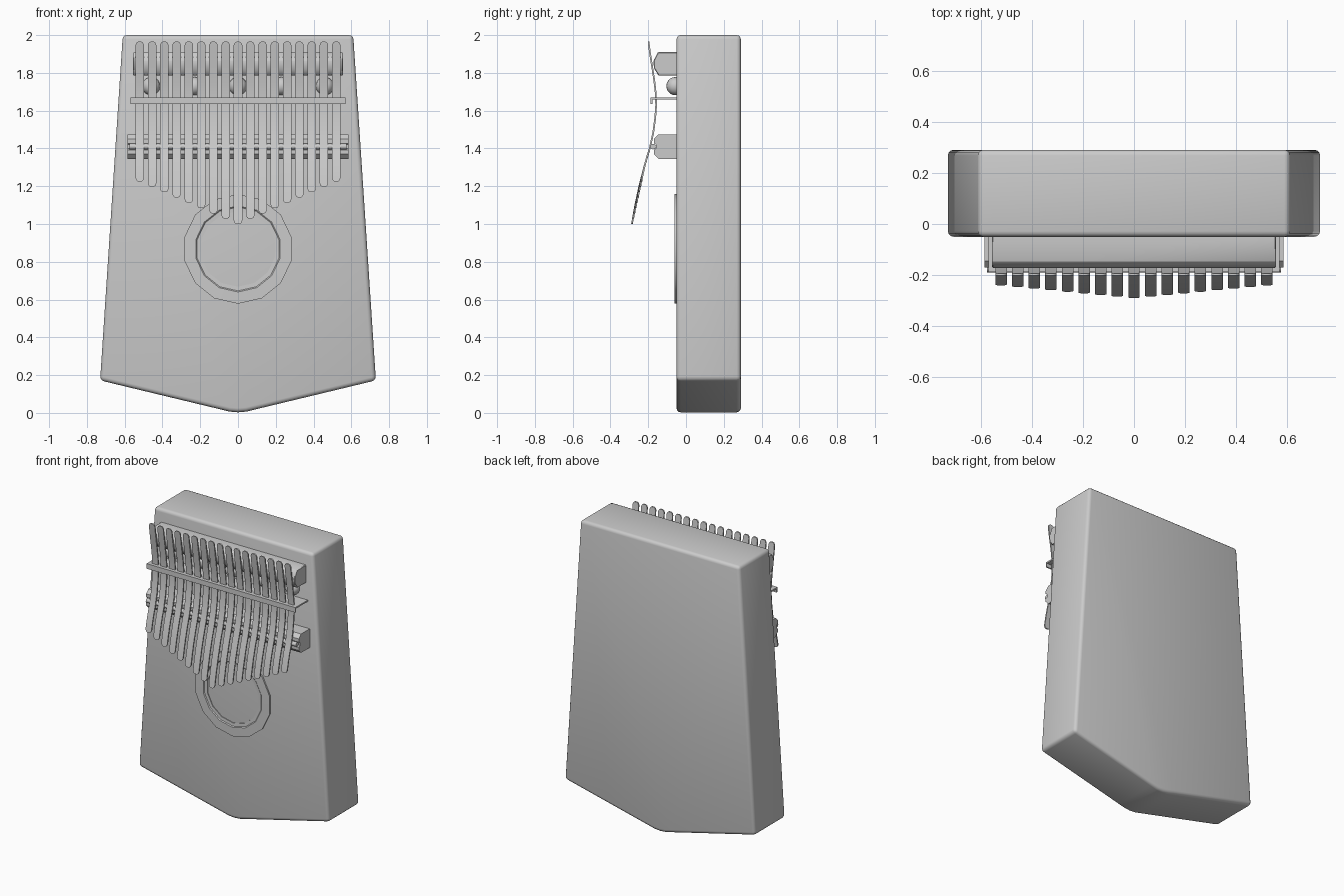
import bpy, bmesh, math
from mathutils import Vector

if "Cube" in bpy.data.objects:
    bpy.data.objects.remove(bpy.data.objects["Cube"])


def finish(name, bm, angle=35):
    bmesh.ops.recalc_face_normals(bm, faces=bm.faces)
    me = bpy.data.meshes.new(name)
    bm.to_mesh(me)
    bm.free()
    ob = bpy.data.objects.new(name, me)
    bpy.context.collection.objects.link(ob)
    bpy.ops.object.select_all(action='DESELECT')
    ob.select_set(True)
    bpy.context.view_layer.objects.active = ob
    bpy.ops.object.shade_smooth_by_angle(angle=math.radians(angle))
    return ob


def prism(name, pts, place, a, b, bevel=0.0, segs=2):
    """Extrude a 2D profile from a to b; place maps (u, v, depth) to xyz."""
    bm = bmesh.new()
    face = bm.faces.new([bm.verts.new(place(u, v, a)) for u, v in pts])
    ext = bmesh.ops.extrude_face_region(bm, geom=[face])
    move = Vector(place(0, 0, b)) - Vector(place(0, 0, a))
    bmesh.ops.translate(bm, vec=move,
                        verts=[g for g in ext['geom'] if isinstance(g, bmesh.types.BMVert)])
    bmesh.ops.recalc_face_normals(bm, faces=bm.faces)
    if bevel:
        edges = [e for e in bm.edges if e.calc_face_angle(0) > math.radians(30)]
        bmesh.ops.bevel(bm, geom=edges, offset=bevel, segments=segs, profile=0.5,
                        affect='EDGES', clamp_overlap=True)
    return finish(name, bm)


def along_y(u, v, d):
    return (u, d, v)


def along_x(u, v, d):
    return (d, u, v)


# Body: tapered slab with a shallow pointed base
half = [(0.045, 0.007), (0.09, 0.018), (0.73, 0.172), (0.61, 2.0)]
outline = [(0, 0.003)] + half + [(-x, z) for x, z in reversed(half)]
prism("body", outline, along_y, -0.05, 0.29, 0.022, 3)

# Sound hole ring
bm = bmesh.new()
prof = [(0.29, -0.045), (0.29, -0.06), (0.228, -0.061), (0.222, -0.056),
        (0.2, -0.055), (0.2, -0.045)]
N = 14
rings = []
for i in range(N):
    t = 2 * math.pi * i / N
    rings.append([bm.verts.new((r * math.sin(t), y, 0.868 - r * math.cos(t))) for r, y in prof])
for i in range(N):
    p, q = rings[i], rings[(i + 1) % N]
    for j in range(len(prof)):
        k = (j + 1) % len(prof)
        bm.faces.new((p[j], q[j], q[k], p[k]))
finish("sound_hole_ring", bm)

# Upper bar behind the tine tops
prism("upper_bar", [(-0.045, 1.785), (-0.145, 1.785), (-0.17, 1.825), (-0.172, 1.865),
                    (-0.148, 1.91), (-0.045, 1.91)], along_x, -0.555, 0.555, 0.004, 1)

# Lower bar with a groove that carries a round rod
prism("lower_bar", [(-0.045, 1.345), (-0.145, 1.345), (-0.17, 1.37), (-0.17, 1.393),
                    (-0.158, 1.4), (-0.158, 1.42), (-0.17, 1.427), (-0.17, 1.45),
                    (-0.145, 1.475), (-0.045, 1.475)], along_x, -0.585, 0.585)
rod = [(-0.174 + 0.015 * math.cos(k * math.pi / 6), 1.41 + 0.015 * math.sin(k * math.pi / 6))
       for k in range(12)]
prism("bridge_rod", rod, along_x, -0.575, 0.575)

# Pressure bracket with a front lip
prism("pressure_bracket", [(-0.045, 1.66), (-0.178, 1.66), (-0.178, 1.635), (-0.187, 1.635),
                           (-0.187, 1.67), (-0.045, 1.67)], along_x, -0.57, 0.57)

# Screw heads
for i in range(-2, 3):
    bm = bmesh.new()
    bmesh.ops.create_uvsphere(bm, u_segments=16, v_segments=10, radius=0.048)
    bmesh.ops.translate(bm, verts=bm.verts, vec=(0.23 * i, -0.056, 1.73))
    finish("screw_head", bm)

# Tines: bent flat strips with rounded ends, longest in the middle
upper = [(-0.192, 1.915), (-0.182, 1.85), (-0.168, 1.76), (-0.160, 1.69), (-0.158, 1.63),
         (-0.163, 1.56), (-0.174, 1.48), (-0.192, 1.40)]
TOP = (-0.198, 1.965)
for i in range(-8, 9):
    f = abs(i) / 8
    tip_y, tip_z = -0.286 + 0.05 * f, 1.0 + 0.225 * f
    low = []
    for t in (0.25, 0.5, 0.75):
        low.append((-0.192 + (tip_y + 0.192) * (t + 0.35 * t * (1 - t)),
                    1.40 + (tip_z - 1.40) * t))
    path = [(*TOP, 0.4), (-0.1977, 1.960, 0.75), (-0.196, 1.947, 1.0)]
    path += [(y, z, 1.0) for y, z in upper + low]
    path += [(tip_y + 0.003, tip_z + 0.018, 1.0), (tip_y + 0.001, tip_z + 0.005, 0.75),
             (tip_y, tip_z, 0.4)]
    bm = bmesh.new()
    x, sections = 0.065 * i, []
    for y, z, w in path:
        hw, th = 0.0225 * w, 0.0045
        sections.append([bm.verts.new((x + sx * hw, y + sy * th, z))
                         for sx, sy in ((-1, -1), (1, -1), (1, 1), (-1, 1))])
    for p, q in zip(sections, sections[1:]):
        for j in range(4):
            k = (j + 1) % 4
            bm.faces.new((p[j], p[k], q[k], q[j]))
    bm.faces.new(sections[0])
    bm.faces.new(sections[-1])
    finish("tine", bm)
